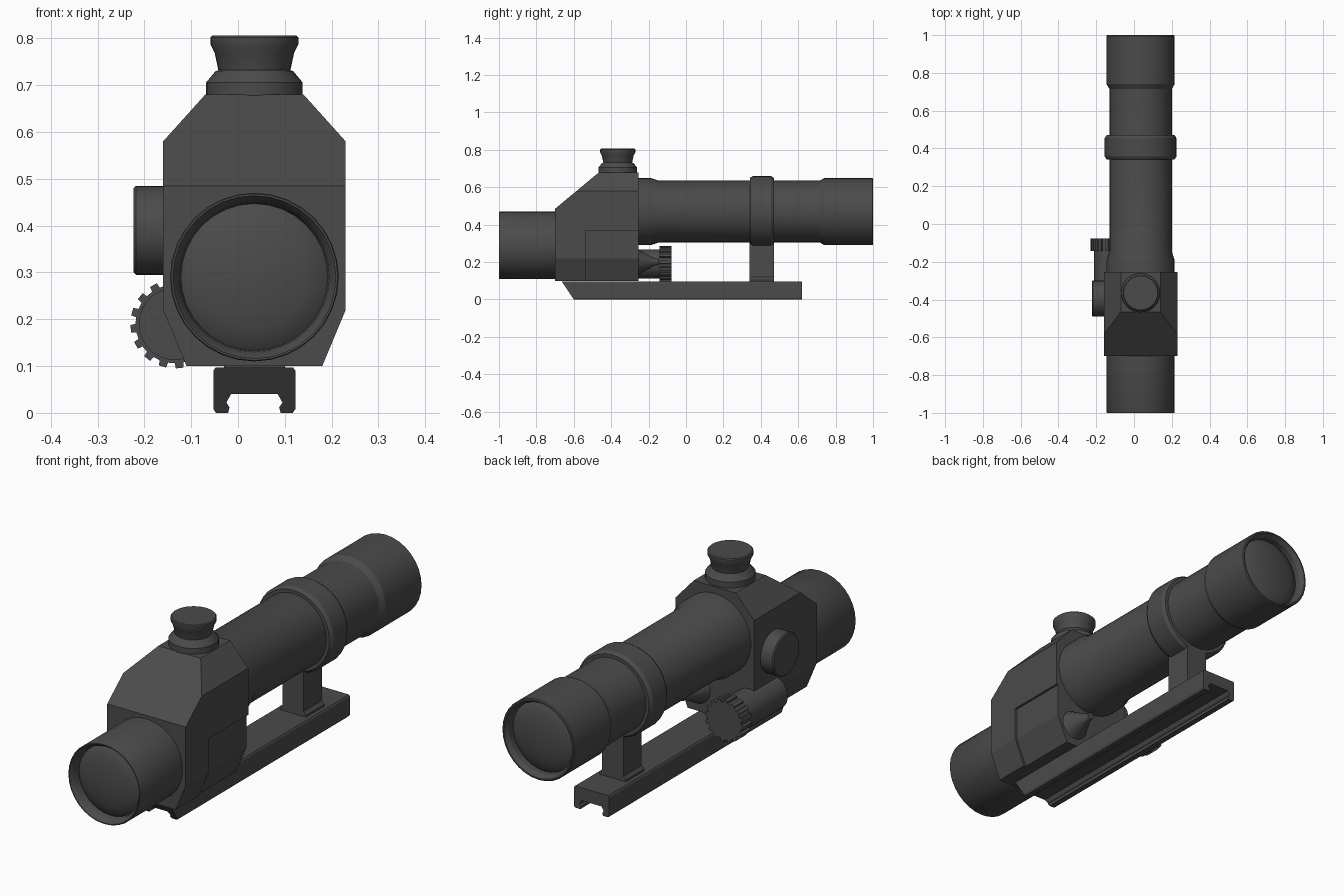
import bpy, bmesh
from math import sin, cos, tau
from mathutils import Vector, Matrix

if "Cube" in bpy.data.objects:
    bpy.data.objects.remove(bpy.data.objects["Cube"])

metal = bpy.data.materials.new("dark_grey_metal")
metal.use_nodes = True
GREY = (0.07, 0.07, 0.07, 1)
metal.diffuse_color = GREY
bsdf = metal.node_tree.nodes["Principled BSDF"]
bsdf.inputs["Base Color"].default_value = GREY
bsdf.inputs["Roughness"].default_value = 0.6

CX = 0.035          # centre plane of the sight
TUBE_Z = 0.47       # axis height of the long tube
EYE_Z = 0.29        # axis height of the eyepiece


def finish(name, bm, smooth=False):
    bmesh.ops.remove_doubles(bm, verts=bm.verts, dist=1e-5)
    bmesh.ops.recalc_face_normals(bm, faces=bm.faces)
    mesh = bpy.data.meshes.new(name)
    bm.to_mesh(mesh)
    bm.free()
    mesh.materials.append(metal)
    ob = bpy.data.objects.new(name, mesh)
    bpy.context.scene.collection.objects.link(ob)
    if smooth:
        bpy.ops.object.select_all(action='DESELECT')
        ob.select_set(True)
        bpy.context.view_layer.objects.active = ob
        bpy.ops.object.shade_smooth_by_angle(angle=0.5)
    return ob


def lathe(name, profile, axis, origin, seg=32):
    """Turn (radius, distance) points around an axis through origin."""
    turn = Vector((0, 0, 1)).rotation_difference(Vector(axis)).to_matrix().to_4x4()
    place = Matrix.Translation(origin) @ turn
    bm = bmesh.new()
    rings = [[bm.verts.new(place @ Vector((r * cos(tau * i / seg), r * sin(tau * i / seg), d)))
              for i in range(seg)] for r, d in profile]
    for a, b in zip(rings, rings[1:]):
        for i in range(seg):
            j = (i + 1) % seg
            bm.faces.new((a[i], a[j], b[j], b[i]))
    return finish(name, bm, True)


def prism(points, y0, y1):
    """Extrude an x-z outline along y."""
    bm = bmesh.new()
    face = bm.faces.new([bm.verts.new((x, y0, z)) for x, z in points])
    out = bmesh.ops.extrude_face_region(bm, geom=[face])
    moved = [v for v in out["geom"] if isinstance(v, bmesh.types.BMVert)]
    bmesh.ops.translate(bm, verts=moved, vec=(0, y1 - y0, 0))
    bmesh.ops.recalc_face_normals(bm, faces=bm.faces)
    return bm


def mirrored(half):
    """Half outline of (offset from centre, z) made whole."""
    return [(CX + x, z) for x, z in half] + [(CX - x, z) for x, z in reversed(half)]


def slice_off(bm, point, normal):
    geom = bm.verts[:] + bm.edges[:] + bm.faces[:]
    cut = bmesh.ops.bisect_plane(bm, geom=geom, plane_co=point, plane_no=normal, clear_outer=True)
    edges = [e for e in cut["geom_cut"] if isinstance(e, bmesh.types.BMEdge)]
    bmesh.ops.contextual_create(bm, geom=edges)


# Housing: chamfered block with a sloping upper front
bm = prism(mirrored([(0.145, 0.1), (0.195, 0.22), (0.195, 0.58), (0.105, 0.68)]), -0.7, -0.255)
slice_off(bm, (CX, -0.7, 0.485), (0, -0.195, 0.235))
housing = finish("housing", bm)

# Shallow recessed panel low on the left side of the housing
side = [(0.22, 0.37), (0.22, 0.22), (0.165, 0.088), (0.3, 0.088), (0.3, 0.37)]
cutter = finish("panel_cutter", prism(side, -0.535, -0.2))
cutter.hide_render = True
cutter.hide_viewport = True
cut = housing.modifiers.new("panel", 'BOOLEAN')
cut.operation = 'DIFFERENCE'
cut.solver = 'EXACT'
cut.object = cutter

# Eyepiece with a domed lens behind its rim
lens = [(0, 0.012), (0.06, 0.015), (0.11, 0.024), (0.14, 0.034), (0.157, 0.046)]
lathe("eyepiece", lens + [(0.16, 0.02), (0.174, 0), (0.178, 0), (0.18, 0.004), (0.18, 0.32)],
      (0, 1, 0), (CX, -1, EYE_Z))

# Long tube with flared root, stepped front bell and recessed lens
lathe("main_tube",
      [(0, -0.3), (0.18, -0.3), (0.18, -0.19), (0.165, -0.145), (0.165, 0.715), (0.18, 0.74),
       (0.18, 0.996), (0.176, 1), (0.17, 1), (0.158, 0.98)] + [(r, 1 - d) for r, d in reversed(lens)],
      (0, 1, 0), (CX, 0, TUBE_Z))

# Clamp ring around the tube and its post
lathe("clamp_ring", [(0.16, 0.342), (0.18, 0.342), (0.19, 0.358), (0.19, 0.454),
                     (0.18, 0.47), (0.16, 0.47)], (0, 1, 0), (CX, 0, TUBE_Z))
finish("mount_post", prism(mirrored([(0.065, 0.095), (0.065, 0.105), (0.053, 0.12), (0.053, 0.32)]),
                           0.34, 0.47))

# Base rail: channel section with hooked feet and raked front end
rail = prism(mirrored([(0.05, 0.04), (0.06, 0.022), (0.053, 0.012), (0.056, 0), (0.082, 0),
                       (0.0875, 0.008), (0.0875, 0.09), (0.083, 0.097)]), -0.7, 0.62)
slice_off(rail, (CX, -0.6, 0), (0, -0.1, -0.067))
finish("base_rail", rail)

# Top adjustment turret and side turret
lathe("top_turret", [(0, -0.01), (0.103, -0.01), (0.103, 0.026), (0.083, 0.05), (0.077, 0.052),
                     (0.085, 0.09), (0.094, 0.107), (0.094, 0.122), (0.09, 0.126), (0, 0.126)],
      (0, 0, 1), (CX, -0.365, 0.68))
lathe("side_turret", [(0, -0.01), (0.095, -0.01), (0.095, 0.058), (0.09, 0.063), (0, 0.063)],
      (-1, 0, 0), (-0.16, -0.395, 0.39))

# Battery barrel with a toothed cap
KX, KZ = -0.135, 0.19
lathe("battery_barrel", [(0, -0.42), (0.077, -0.42), (0.077, -0.13), (0, -0.13)],
      (0, 1, 0), (KX, 0, KZ))
TEETH = 16
outline = []
for t in range(TEETH):
    for r, f in ((0.084, 0), (0.095, 0.06), (0.095, 0.5), (0.084, 0.56)):
        a = tau * (t + f) / TEETH
        outline.append((KX + r * cos(a), KZ + r * sin(a)))
cap = prism(outline, -0.142, -0.077)
finish("toothed_cap", cap)

# Small cone behind the housing
lathe("rear_cone", [(0, 0), (0.07, 0), (0.02, 0.09), (0.016, 0.115), (0, 0.115)],
      (0, 1, 0), (0.125, -0.26, 0.2), 20)
